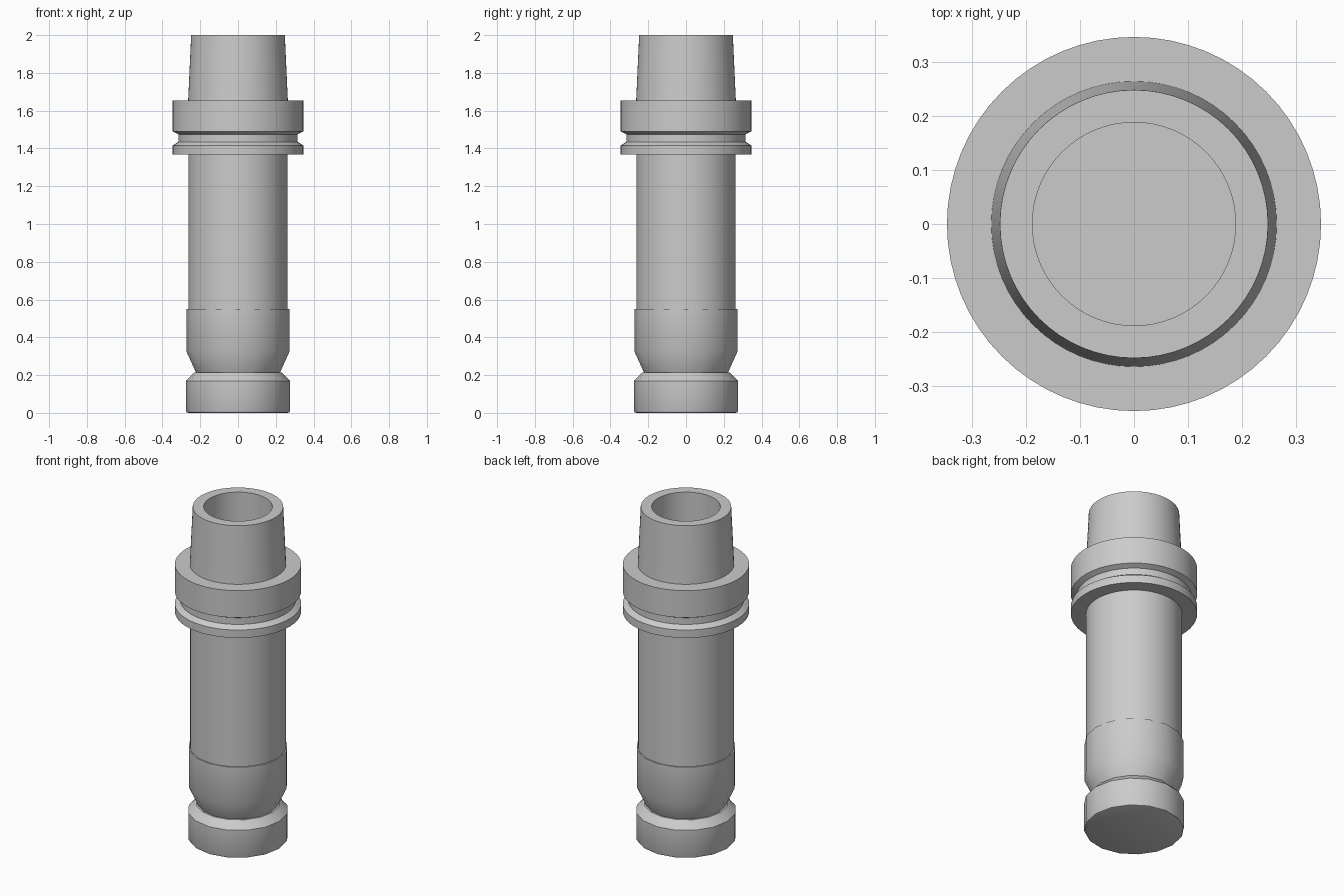
import bpy, bmesh, math

cube = bpy.data.objects.get("Cube")
if cube:
    bpy.data.objects.remove(cube, do_unlink=True)

steel = bpy.data.materials.new("grey_steel")
steel.use_nodes = True
colour = (0.6, 0.6, 0.6, 1)
steel.diffuse_color = colour
steel.node_tree.nodes["Principled BSDF"].inputs["Base Color"].default_value = colour


def lathe(name, profile, sides):
    """Revolve (radius, height) points about z; zero-radius ends close the shape."""
    bm = bmesh.new()
    verts = [bm.verts.new((r, 0, z)) for r, z in profile]
    edges = [bm.edges.new(pair) for pair in zip(verts, verts[1:])]
    bmesh.ops.spin(bm, geom=verts + edges, cent=(0, 0, 0), axis=(0, 0, 1),
                   angle=math.tau, steps=sides, use_merge=True)
    bmesh.ops.remove_doubles(bm, verts=bm.verts, dist=0.0001)
    bmesh.ops.recalc_face_normals(bm, faces=bm.faces)
    mesh = bpy.data.meshes.new(name)
    bm.to_mesh(mesh)
    bm.free()
    mesh.materials.append(steel)
    obj = bpy.data.objects.new(name, mesh)
    bpy.context.collection.objects.link(obj)
    bpy.ops.object.select_all(action='DESELECT')
    obj.select_set(True)
    bpy.context.view_layer.objects.active = obj
    bpy.ops.object.shade_smooth_by_angle(angle=math.radians(30))
    return obj


# Hollow tapered shank, grooved flange and long straight body
lathe("holder_body", [
    (0, 1.55), (0.188, 1.55), (0.188, 2.0), (0.248, 2.0),
    (0.264, 1.653), (0.346, 1.653), (0.346, 1.49), (0.316, 1.475),
    (0.316, 1.435), (0.346, 1.415), (0.346, 1.367), (0.263, 1.367),
    (0.263, 0.4), (0, 0.4)], 64)

# Clamping nut: tapered collar above a waist and a chamfered base ring
lathe("clamping_nut", [
    (0, 0.55), (0.273, 0.55), (0.273, 0.325), (0.222, 0.213),
    (0.232, 0.213), (0.276, 0.17), (0.276, 0.012), (0.272, 0.003),
    (0.264, 0), (0, 0)], 16)
